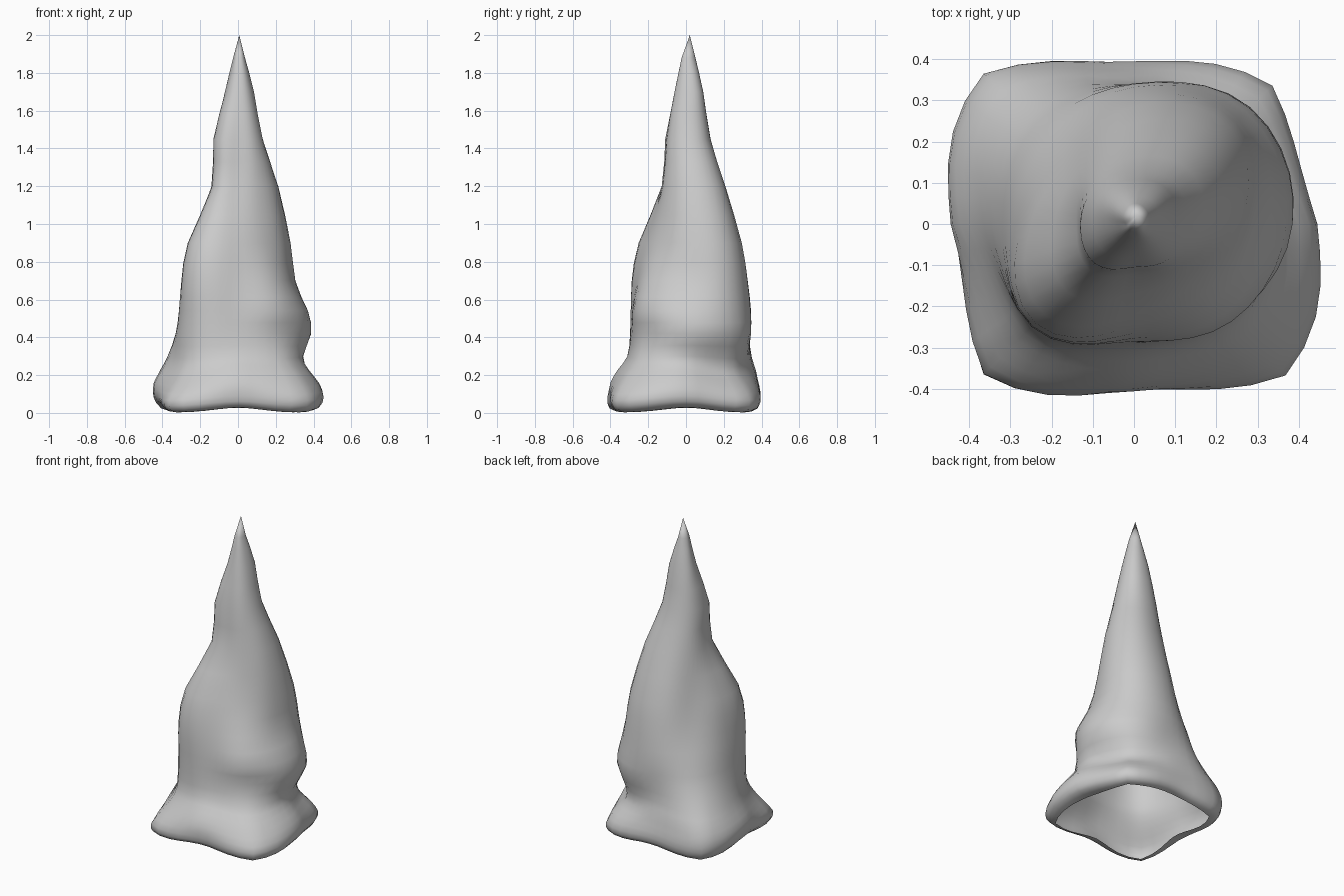
import bpy, bmesh, math

if "Cube" in bpy.data.objects:
    bpy.data.objects.remove(bpy.data.objects["Cube"])

# Each ring: height, then radii toward E, NE, N, NW, W, SW, S, SE
RINGS = [
    (0.027, .35, .42, .34, .44, .33, .46, .34, .46),
    (0.04, .42, .46, .38, .49, .40, .505, .39, .50),
    (0.09, .445, .475, .395, .515, .44, .515, .405, .52),
    (0.16, .425, .43, .38, .51, .44, .46, .40, .48),
    (0.23, .37, .36, .36, .48, .40, .40, .36, .42),
    (0.30, .345, .355, .34, .43, .365, .36, .31, .35),
    (0.42, .385, .40, .34, .36, .33, .35, .29, .32),
    (0.54, .37, .385, .34, .32, .31, .35, .285, .335),
    (0.70, .29, .36, .32, .265, .285, .35, .265, .275),
    (0.90, .26, .33, .285, .215, .25, .31, .22, .205),
    (1.20, .205, .24, .20, .165, .14, .155, .125, .15),
    (1.45, .13, .14, .13, .13, .13, .135, .105, .12),
    (1.70, .08, .10, .09, .085, .065, .06, .06, .07),
    (1.88, .035, .045, .05, .035, .02, .02, .02, .03),
]
SIDES = 40
SUB = 2


def catmull(a, b, c, d, t):
    return b + 0.5 * t * (c - a + t * (2*a - 5*b + 4*c - d + t * (3*(b - c) + d - a)))


def blend_rings(i, t):
    n = len(RINGS) - 1
    four = [RINGS[min(max(i + k, 0), n)] for k in (-1, 0, 1, 2)]
    return [catmull(*vals, t) for vals in zip(*four)]


def radius(radii, turn, square):
    """Smooth radius around the ring, mixed with straight sides when square > 0."""
    i, t = int(turn * 8), turn * 8 % 1
    step = math.pi / 4
    before, r0, r1, after = [radii[(i + k) % 8] for k in (-1, 0, 1, 2)]
    smooth = catmull(before, r0, r1, after, t)
    straight = r0 * r1 * math.sin(step) / (r0 * math.sin(step * t) + r1 * math.sin(step * (1 - t)))
    return smooth + (straight - smooth) * square


# Hollow pointed cone with a squarish flared brim, open underneath
levels = [blend_rings(i, s / SUB) for i in range(len(RINGS) - 1) for s in range(SUB)]
levels.append(list(RINGS[-1]))

bm = bmesh.new()
loops = []
for z, *radii in levels:
    brim = min(1, max(0, (0.4 - z) / 0.2))
    loop = []
    for j in range(SIDES):
        a = 2 * math.pi * j / SIDES
        r = radius(radii, j / SIDES, 0.4 * brim)
        # left side of the brim bulges to the back, right side to the front
        r *= 1 - 0.035 * brim * math.sin(4 * a) * (0.6 if abs(math.sin(a)) > .7 else 1)
        # brim corners sag below the edges
        sag = 0.024 * math.sin(2 * a) ** 2 * brim
        loop.append(bm.verts.new((r * math.cos(a), r * math.sin(a), max(0, z - sag))))
    loops.append(loop)
for low, high in zip(loops, loops[1:]):
    for j in range(SIDES):
        k = (j + 1) % SIDES
        bm.faces.new((low[j], low[k], high[k], high[j]))

# Pointed tip
tip = bm.verts.new((0.007, 0.02, 2.0))
for j in range(SIDES):
    bm.faces.new((loops[-1][j], loops[-1][(j + 1) % SIDES], tip))

for f in bm.faces:
    f.smooth = True
mesh = bpy.data.meshes.new("pointed_cone")
bm.to_mesh(mesh)
bm.free()
bpy.context.collection.objects.link(bpy.data.objects.new("pointed_cone", mesh))
